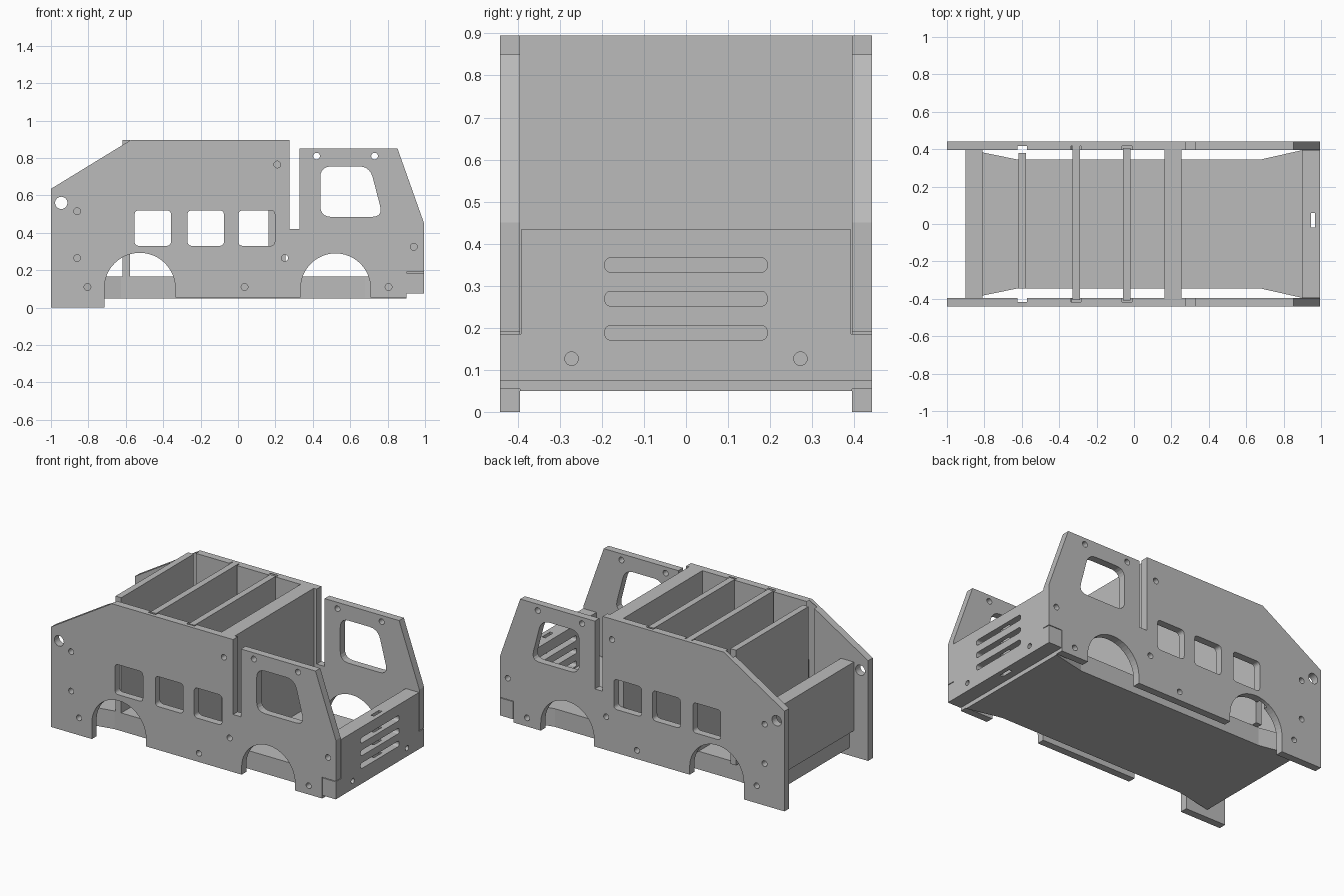
import bpy, bmesh
from math import sin, cos, pi
from mathutils import Vector

if "Cube" in bpy.data.objects:
    bpy.data.objects.remove(bpy.data.objects["Cube"])

grey = bpy.data.materials.new("plain_grey")
grey.use_nodes = True
grey.diffuse_color = (0.5, 0.5, 0.5, 1)
grey.node_tree.nodes["Principled BSDF"].inputs["Base Color"].default_value = (0.5, 0.5, 0.5, 1)

PLANES = {"XY": lambda v: (v.x, v.y, v.z),
          "XZ": lambda v: (v.x, v.z, v.y),
          "YZ": lambda v: (v.z, v.x, v.y)}


def arc(cx, cy, r, start=0, end=2 * pi, n=24):
    return [(cx + r * cos(start + (end - start) * i / n),
             cy + r * sin(start + (end - start) * i / n)) for i in range(n + 1)]


def circle(cx, cy, r):
    return arc(cx, cy, r)[:-1]


def rounded(points, r, n=5):
    """Fillet every corner of a polygon with a quadratic curve."""
    out = []
    for i, p in enumerate(points):
        p = Vector(p)
        a = p + (Vector(points[i - 1]) - p).normalized() * r
        b = p + (Vector(points[(i + 1) % len(points)]) - p).normalized() * r
        out += [tuple(a.lerp(p, t / n).lerp(p.lerp(b, t / n), t / n)) for t in range(n + 1)]
    return out


def rect(x0, x1, y0, y1):
    return [(x0, y0), (x1, y0), (x1, y1), (x0, y1)]


def board(name, loops, plane, low, high):
    """Extrude an outline with holes between two depths."""
    curve = bpy.data.curves.new(name, "CURVE")
    curve.dimensions, curve.fill_mode = "2D", "BOTH"
    curve.extrude = (high - low) / 2
    for loop in loops:
        spline = curve.splines.new("POLY")
        spline.points.add(len(loop) - 1)
        for point, (a, b) in zip(spline.points, loop):
            point.co = (a, b, 0, 1)
        spline.use_cyclic_u = True
    temp = bpy.data.objects.new(name, curve)
    bpy.context.collection.objects.link(temp)
    graph = bpy.context.evaluated_depsgraph_get()
    mesh = bpy.data.meshes.new_from_object(temp.evaluated_get(graph))
    bpy.data.objects.remove(temp)
    bm = bmesh.new()
    bm.from_mesh(mesh)
    bmesh.ops.remove_doubles(bm, verts=bm.verts, dist=1e-5)
    for v in bm.verts:
        v.co.z += (low + high) / 2
        v.co = PLANES[plane](v.co)
    bmesh.ops.recalc_face_normals(bm, faces=bm.faces)
    for f in bm.faces:
        f.smooth = False
    bm.to_mesh(mesh)
    bm.free()
    mesh.materials.clear()
    mesh.materials.append(grey)
    mesh.name = name
    obj = bpy.data.objects.new(name, mesh)
    bpy.context.collection.objects.link(obj)
    return obj


def box(name, x, y, z):
    return board(name, [rect(*x, *y)], "XY", *z)


def cut(target, cutter):
    cutter.hide_render = True
    cutter.hide_set(True)
    mod = target.modifiers.new("cut", "BOOLEAN")
    mod.operation, mod.solver, mod.object = "DIFFERENCE", "EXACT", cutter


IN, OUT = 0.395, 0.442          # side panel faces
FLOOR, DECK, TOP = 0.05, 0.165, 0.895
divider_x = (-0.597, -0.31, -0.038)

# Side panels: outline with wheel arches, cab gap, windows and screw holes
outline = [(-1, 0), (-0.715, 0)]
outline += arc(-0.525, 0.103, 0.19, pi, 0) + [(-0.335, 0.055), (0.335, 0.055)]
outline += arc(0.522, 0.103, 0.187, pi, 0) + [(0.709, 0.055), (0.9, 0.055)]
outline += [(0.9, 0.19), (0.995, 0.19), (0.995, 0.45), (0.853, 0.85), (0.33, 0.85),
            (0.33, 0.42), (0.275, 0.42), (0.275, TOP), (-0.575, TOP), (-1, 0.635)]
windows = [rounded(rect(x, x + 0.195, 0.33, 0.52), 0.025) for x in (-0.553, -0.27, 0.002)]
windows.append(rounded([(0.44, 0.485), (0.775, 0.485), (0.705, 0.755), (0.44, 0.755)], 0.06))
screws = [(-0.86, 0.515), (-0.86, 0.265), (-0.805, 0.11), (0.035, 0.11), (0.25, 0.265),
          (0.21, 0.765), (0.42, 0.81), (0.73, 0.81), (0.94, 0.325), (0.805, 0.11)]
holes = [circle(x, z, 0.018) for x, z in screws] + [circle(-0.945, 0.56, 0.033)]
for side, label in ((-1, "front"), (1, "back")):
    low, high = sorted((side * IN, side * OUT))
    panel = board(label + "_side_panel", [outline] + windows + holes, "XZ", low, high)
    # Grooves that hold the dividers
    for i, x in enumerate(divider_x):
        y = sorted((side * 0.35, side * 0.418))
        cut(panel, box(f"{label}_groove_cutter_{i}", (x - 0.026, x + 0.026), y, (DECK, 1)))

# Thick floor with rounded wheel recesses and blind axle holes
def recess(x0, x1, side):
    a, b = side * 0.345, side * IN
    loop = rounded([(x0, side * 0.5), (x0, a), (x1, a), (x1, side * 0.5)], 0.03)
    return [p if abs(p[1]) < IN else (p[0], b) for p in loop]


def edge(side):
    points = [(-0.87, side * IN)]
    for x0, x1 in ((-0.655, -0.335), (0.335, 0.708)):
        points += [p for p in recess(x0, x1, side) if abs(p[1]) < IN or p[0] in (x0, x1)][5:-5]
    return points + [(0.9, side * IN)]


floor = board("floor", [edge(-1) + edge(1)[::-1]], "XY", FLOOR, DECK)
for i, x in enumerate((-0.47, 0.52)):
    for side in (-1, 1):
        y = sorted((side * 0.25, side * 0.42))
        cut(floor, board(f"axle_cutter_{i}_{side}", [circle(x, 0.11, 0.035)], "XZ", *y))

# Cross walls and dividers
box("rear_wall", (-0.9, -0.81), (-IN, IN), (DECK, 0.6))
box("bay_front_wall", (0.162, 0.255), (-IN, IN), (DECK, TOP))
spans = ((-0.345, 0.38), (-0.405, 0.418), (-0.41, 0.405))
for i, (x, span) in enumerate(zip(divider_x, spans)):
    box(f"divider_{i + 1}", (x - 0.02, x + 0.02), span, (DECK, TOP))

# Grille block with wide bumper foot, vents, bolt holes and a top slot
shape = [(-OUT, 0.075), (OUT, 0.075), (OUT, 0.186), (0.392, 0.186),
         (0.392, 0.434), (-0.392, 0.434), (-0.392, 0.186), (-OUT, 0.186)]
vents = [rounded(rect(-0.193, 0.193, z, z + 0.035), 0.0165) for z in (0.171, 0.252, 0.332)]
bolts = [circle(y, 0.127, 0.016) for y in (-0.272, 0.272)]
grille = board("grille", [shape] + vents + bolts, "YZ", 0.902, 0.995)
cut(grille, box("grille_slot_cutter", (0.945, 0.967), (-0.02, 0.06), (0, 0.6)))
